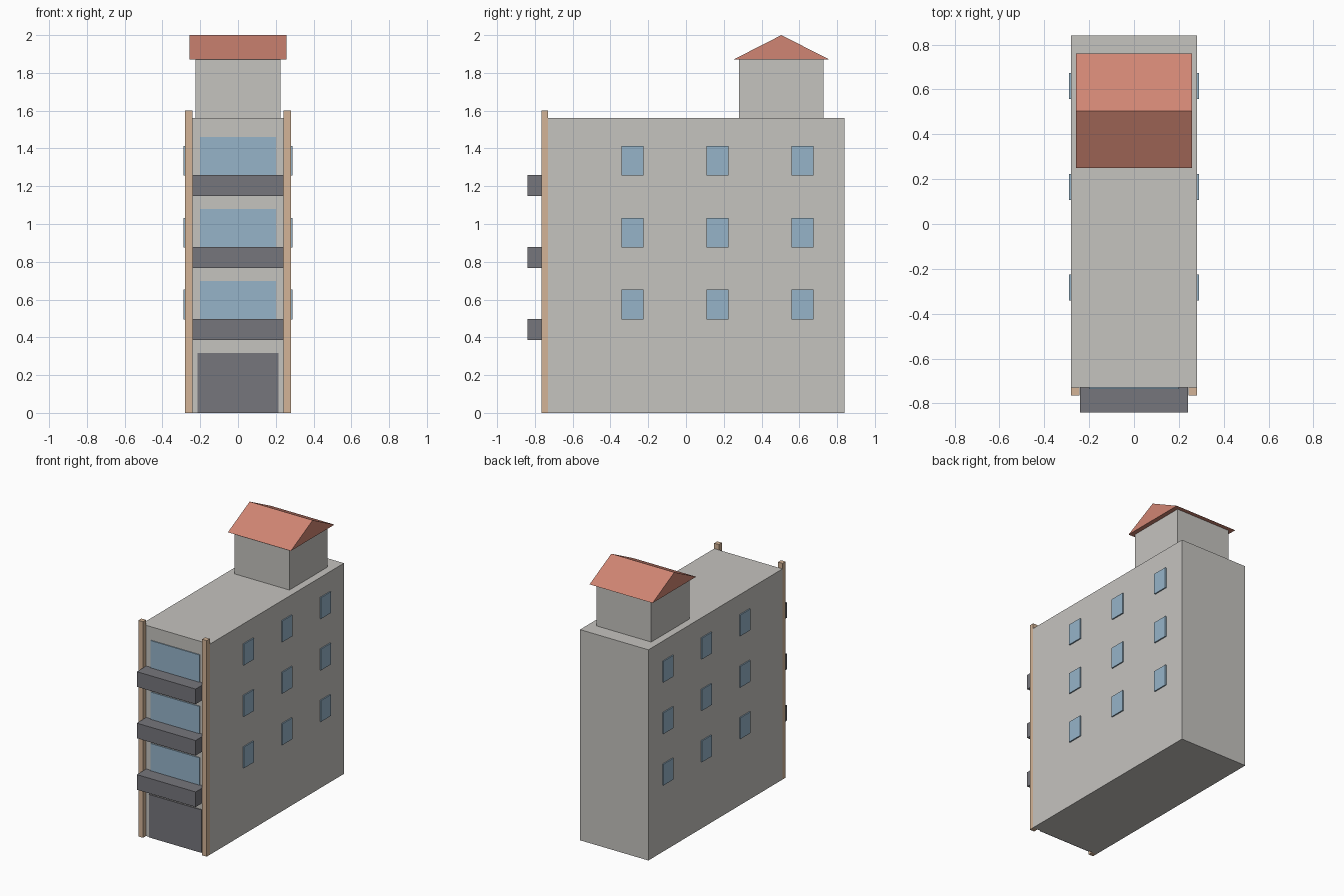
import bpy
import bmesh

default = bpy.data.objects.get("Cube")
if default:
    bpy.data.objects.remove(default, do_unlink=True)


def material(name, rgb):
    # Convert display values (0-255) to linear
    lin = [((c / 255 + 0.055) / 1.055) ** 2.4 for c in rgb] + [1.0]
    mat = bpy.data.materials.new(name)
    mat.use_nodes = True
    mat.diffuse_color = lin
    bsdf = next(n for n in mat.node_tree.nodes if n.type == "BSDF_PRINCIPLED")
    bsdf.inputs["Base Color"].default_value = lin
    return mat


WALL = material("warm grey wall", (197, 195, 191))
GLASS = material("blue glass", (150, 180, 201))
DARK = material("charcoal", (118, 118, 124))
TAN = material("tan trim", (211, 180, 151))
CLAY = material("terracotta roof", (208, 133, 115))


def finish(name, bm, mat):
    bmesh.ops.recalc_face_normals(bm, faces=bm.faces)
    mesh = bpy.data.meshes.new(name)
    bm.to_mesh(mesh)
    bm.free()
    mesh.materials.append(mat)
    obj = bpy.data.objects.new(name, mesh)
    bpy.context.scene.collection.objects.link(obj)
    return obj


def box(name, xs, ys, zs, mat):
    """Box spanning the given x, y and z ranges."""
    bm = bmesh.new()
    bmesh.ops.create_cube(bm, size=1)
    for v in bm.verts:
        for i, (lo, hi) in enumerate((xs, ys, zs)):
            v.co[i] = hi if v.co[i] > 0 else lo
    return finish(name, bm, mat)


WALL_X, FRONT, BACK = 0.28, -0.73, 0.84
TOP, EAVES, RIDGE = 1.56, 1.87, 2.0

# Main block and roof-top room
box("main_block", (-WALL_X, WALL_X), (FRONT, BACK), (0, TOP), WALL)
box("roof_room", (-0.225, 0.225), (0.28, 0.728), (TOP, EAVES), WALL)

# Gabled roof: triangle profile extruded along x
bm = bmesh.new()
profile = ((0.25, EAVES), (0.76, EAVES), (0.505, RIDGE))
gable = bm.faces.new([bm.verts.new((-0.258, y, z)) for y, z in profile])
ext = bmesh.ops.extrude_face_region(bm, geom=[gable], use_keep_orig=True)
new_verts = [g for g in ext["geom"] if isinstance(g, bmesh.types.BMVert)]
bmesh.ops.translate(bm, verts=new_verts, vec=(0.516, 0, 0))
finish("gable_roof", bm, CLAY)

# Corner posts on the front
for side, sign in (("left", 1), ("right", -1)):
    xs = sorted((sign * 0.242, sign * WALL_X))
    box(f"corner_post_{side}", xs, (-0.766, FRONT), (0, 1.6), TAN)

# Entrance door
box("entrance_door", (-0.215, 0.215), (FRONT - 0.007, FRONT), (0, 0.318), DARK)

# Each upper floor: balcony, front window and three windows per side
for floor in range(3):
    z = 0.385 + 0.381 * floor
    box(f"balcony_{floor + 1}", (-0.241, 0.241), (-0.84, FRONT),
        (z, z + 0.112), DARK)
    box(f"front_window_{floor + 1}", (-0.2, 0.2), (FRONT - 0.007, FRONT),
        (z + 0.06, z + 0.314), GLASS)
    for side, sign in (("left", 1), ("right", -1)):
        xs = sorted((sign * WALL_X, sign * 0.289))
        for col in range(3):
            y = -0.284 + 0.45 * col
            box(f"{side}_window_{floor + 1}_{col + 1}", xs,
                (y - 0.058, y + 0.058), (z + 0.11, z + 0.267), GLASS)
